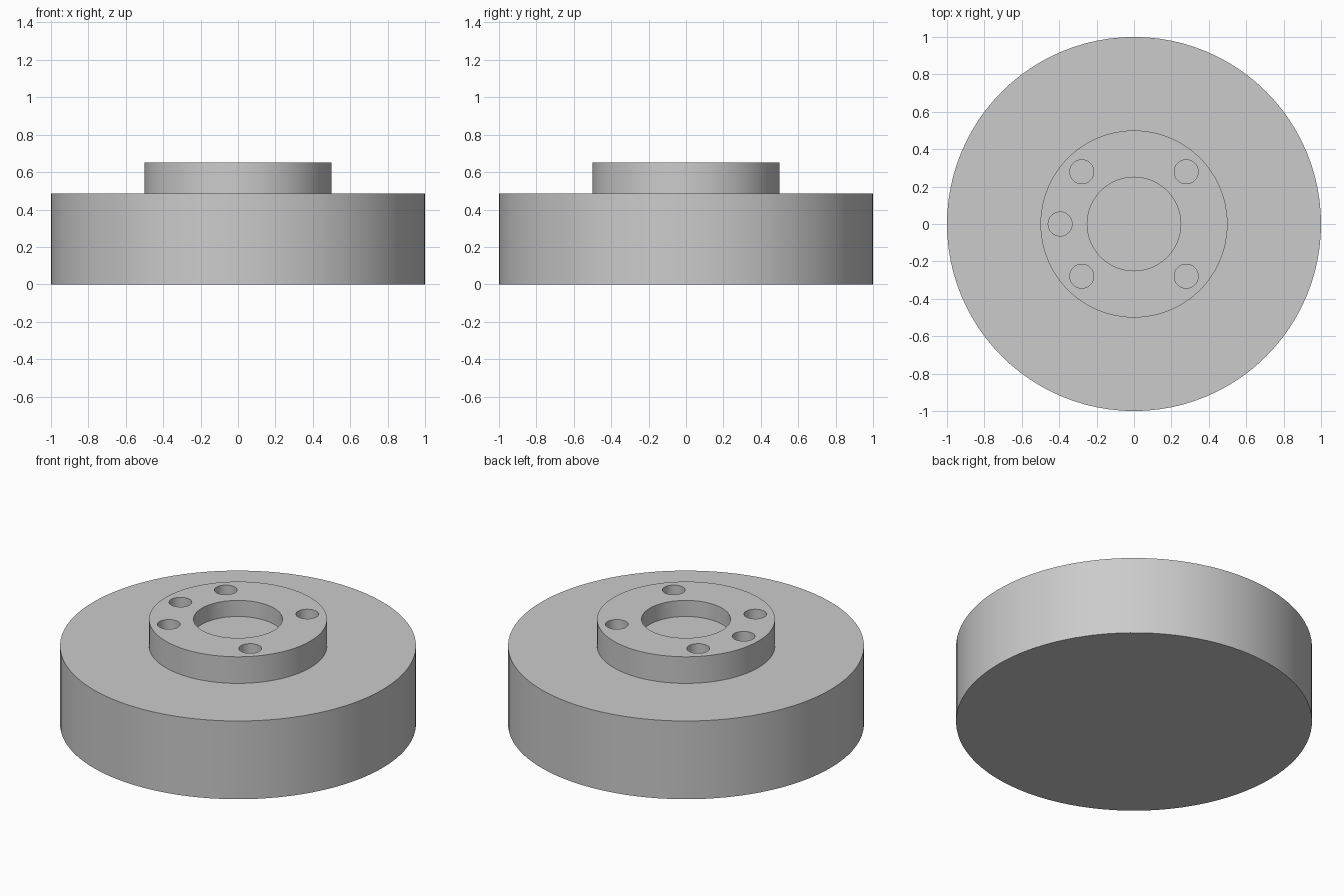
import bpy
import math

default = bpy.data.objects.get("Cube")
if default:
    bpy.data.objects.remove(default, do_unlink=True)

SEGMENTS = 96
DISC_TOP, HUB_TOP, BORE_FLOOR = 0.485, 0.65, 0.55
BOLT_CIRCLE, BOLT_RADIUS = 0.395, 0.064

grey = bpy.data.materials.new("plain grey")
grey.use_nodes = True
colour = (0.6, 0.6, 0.6, 1)
grey.diffuse_color = colour
grey.node_tree.nodes["Principled BSDF"].inputs["Base Color"].default_value = colour


def cylinder(name, radius, bottom, top, x=0, y=0, sides=SEGMENTS):
    bpy.ops.mesh.primitive_cylinder_add(
        vertices=sides, radius=radius, depth=top - bottom,
        location=(x, y, (bottom + top) / 2))
    obj = bpy.context.object
    obj.name = name
    obj.data.materials.append(grey)
    return obj


def combine(target, other, operation):
    mod = target.modifiers.new(other.name, "BOOLEAN")
    mod.operation = operation
    mod.solver = "EXACT"
    mod.object = other
    bpy.context.view_layer.objects.active = target
    bpy.ops.object.modifier_apply(modifier=mod.name)
    bpy.data.objects.remove(other, do_unlink=True)


# Wide disc with a raised hub
body = cylinder("flanged_disc", 1, 0, DISC_TOP)
combine(body, cylinder("hub", 0.5, DISC_TOP - 0.1, HUB_TOP), "UNION")

# Blind centre bore
combine(body, cylinder("centre_bore", 0.25, BORE_FLOOR, HUB_TOP + 0.1), "DIFFERENCE")

# Four bolt holes and one locating hole on the same circle
for degrees in (45, 135, 180, 225, 315):
    a = math.radians(degrees)
    hole = cylinder("bolt_hole", BOLT_RADIUS, BORE_FLOOR, HUB_TOP + 0.1,
                    BOLT_CIRCLE * math.cos(a), BOLT_CIRCLE * math.sin(a), 32)
    combine(body, hole, "DIFFERENCE")

# One material, smooth walls and crisp rims
body.data.materials.clear()
body.data.materials.append(grey)
bpy.ops.object.select_all(action="DESELECT")
body.select_set(True)
bpy.context.view_layer.objects.active = body
bpy.ops.object.shade_smooth_by_angle(angle=math.radians(30))
